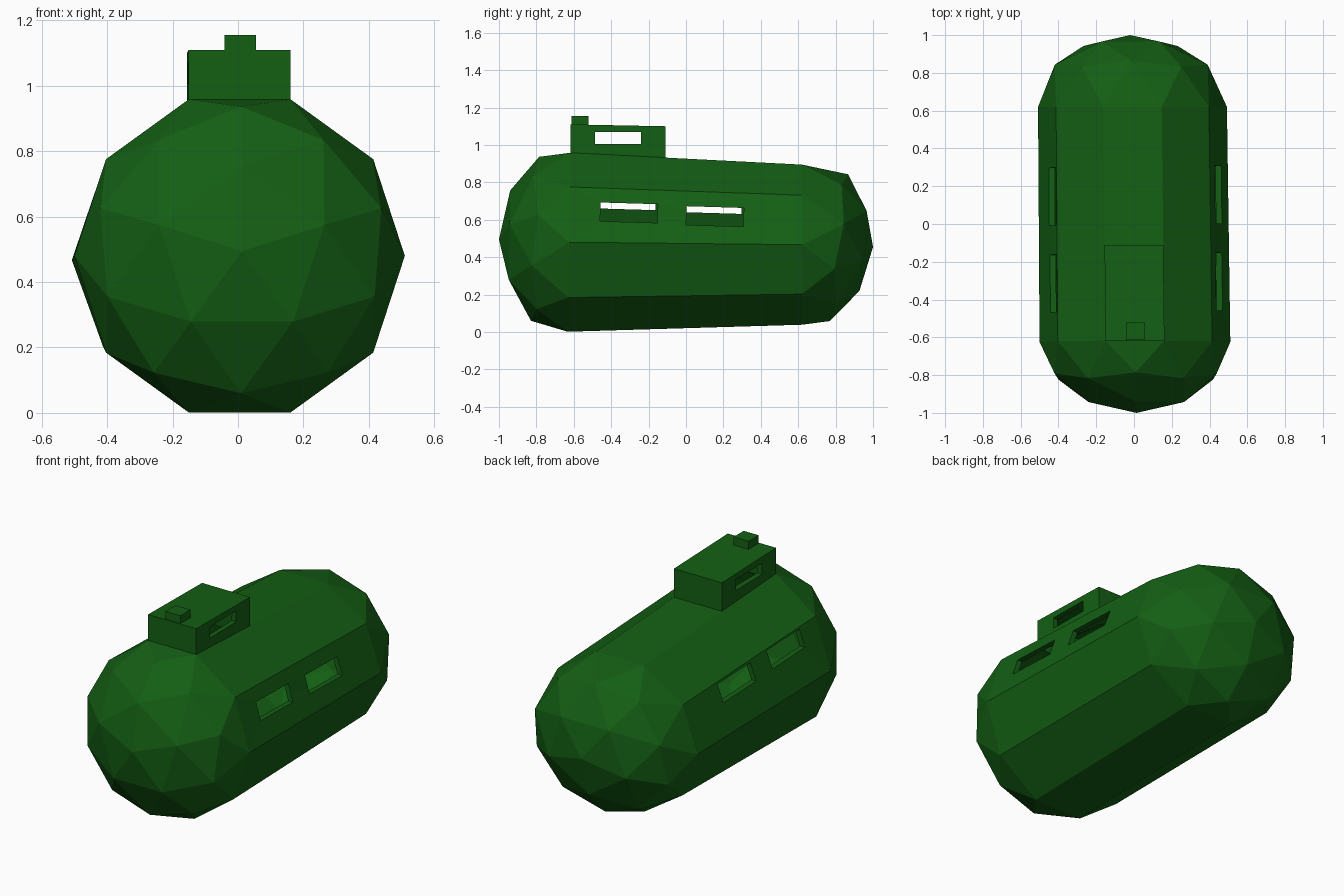
import bpy, bmesh, math
from mathutils import Matrix, Vector

if "Cube" in bpy.data.objects:
    bpy.data.objects.remove(bpy.data.objects["Cube"])

green = bpy.data.materials.new("dark_green")
green.diffuse_color = (0.007, 0.115, 0.007, 1)
green.use_nodes = True
green.node_tree.nodes["Principled BSDF"].inputs["Base Color"].default_value = green.diffuse_color


def finish(bm, name):
    bmesh.ops.recalc_face_normals(bm, faces=bm.faces[:])
    me = bpy.data.meshes.new(name)
    bm.to_mesh(me)
    bm.free()
    ob = bpy.data.objects.new(name, me)
    ob.data.materials.append(green)
    bpy.context.collection.objects.link(ob)
    return ob


def add_box(bm, lo, hi, tilt=0.0):
    lo, hi = Vector(lo), Vector(hi)
    m = (Matrix.Translation((lo + hi) / 2) @ Matrix.Rotation(tilt, 4, 'X')
         @ Matrix.Diagonal((*(hi - lo), 1)))
    bmesh.ops.create_cube(bm, size=1, matrix=m)


# Hull: icosphere split at its ten-sided equator, halves become the end caps
bm = bmesh.new()
bmesh.ops.create_icosphere(bm, subdivisions=2, radius=1)
phase = next(math.atan2(v.co.y, v.co.x) for v in bm.verts
             if abs(v.co.z - 0.447) < 0.02)
equator = [e for e in bm.edges if all(abs(v.co.z) < 0.01 for v in e.verts)]
bmesh.ops.split_edges(bm, edges=equator)

rings = ({}, {})
targets = []
for v in bm.verts:
    front = sum(f.calc_center_median().z for f in v.link_faces) > 0
    a = math.atan2(v.co.y, v.co.x) - phase + math.pi / 2
    r, d = math.hypot(v.co.x, v.co.y), abs(v.co.z)
    if d < 0.01:
        rings[0 if front else 1][round(a / math.radians(36)) % 10] = v
    c, s = r * math.cos(a), r * math.sin(a)
    if front:
        p = (0.005 + 0.505 * c + 0.008 * d,
             -0.625 - 0.375 * d + 0.008 * s,
             0.48 + 0.503 * s + 0.015 * d)
    else:
        d = d ** 0.9
        p = (-0.008 + 0.5 * c - 0.012 * d,
             0.62 + 0.38 * d + 0.04 * s * min(1, 2 * d),
             0.467 + 0.45 * s - 0.012 * d)
    targets.append((v, p))
for v, p in targets:
    v.co = p

# Straight body between the caps, leaving the top strip for the turret
fr, bk = rings
for i in range(10):
    if i != 2:
        bm.faces.new((fr[i], fr[(i + 1) % 10], bk[(i + 1) % 10], bk[i]))
mid = []
for i in (2, 3):
    t = (-0.11 - fr[i].co.y) / (bk[i].co.y - fr[i].co.y)
    edge = bm.edges.get((fr[i], bk[i]))
    mid.append(bmesh.utils.edge_split(edge, fr[i], t)[1])
bm.faces.new((mid[0], mid[1], bk[3], bk[2]))
base = bm.faces.new((fr[2], fr[3], mid[1], mid[0]))

# Turret raised from the top strip
top = bmesh.ops.extrude_discrete_faces(bm, faces=[base])['faces'][0]
for v in top.verts:
    v.co.z = 1.11 if v.co.y < -0.4 else 1.10
hull = finish(bm, "hull_and_turret")

# Wall thickness
wall = hull.modifiers.new("wall", 'SOLIDIFY')
wall.thickness = 0.03
wall.offset = -1
wall.use_even_offset = True

# Window cutters: two per side plus one through the turret
bm = bmesh.new()
for y, z in ((-0.305, 0.638), (0.155, 0.618)):
    add_box(bm, (0.3, y - 0.153, z - 0.05), (0.7, y + 0.153, z + 0.05), -0.03)
    add_box(bm, (-0.7, y - 0.163, z + 0.018), (-0.3, y + 0.143, z + 0.118), -0.03)
add_box(bm, (-0.4, -0.487, 1.005), (0.4, -0.24, 1.07))
cutter = finish(bm, "window_cutter")
cutter.hide_render = True
cutter.hide_viewport = True
cut = hull.modifiers.new("windows", 'BOOLEAN')
cut.operation = 'DIFFERENCE'
cut.solver = 'EXACT'
cut.object = cutter

# Periscope block on the turret roof
bm = bmesh.new()
add_box(bm, (-0.042, -0.613, 1.095), (0.055, -0.52, 1.156))
finish(bm, "periscope")
